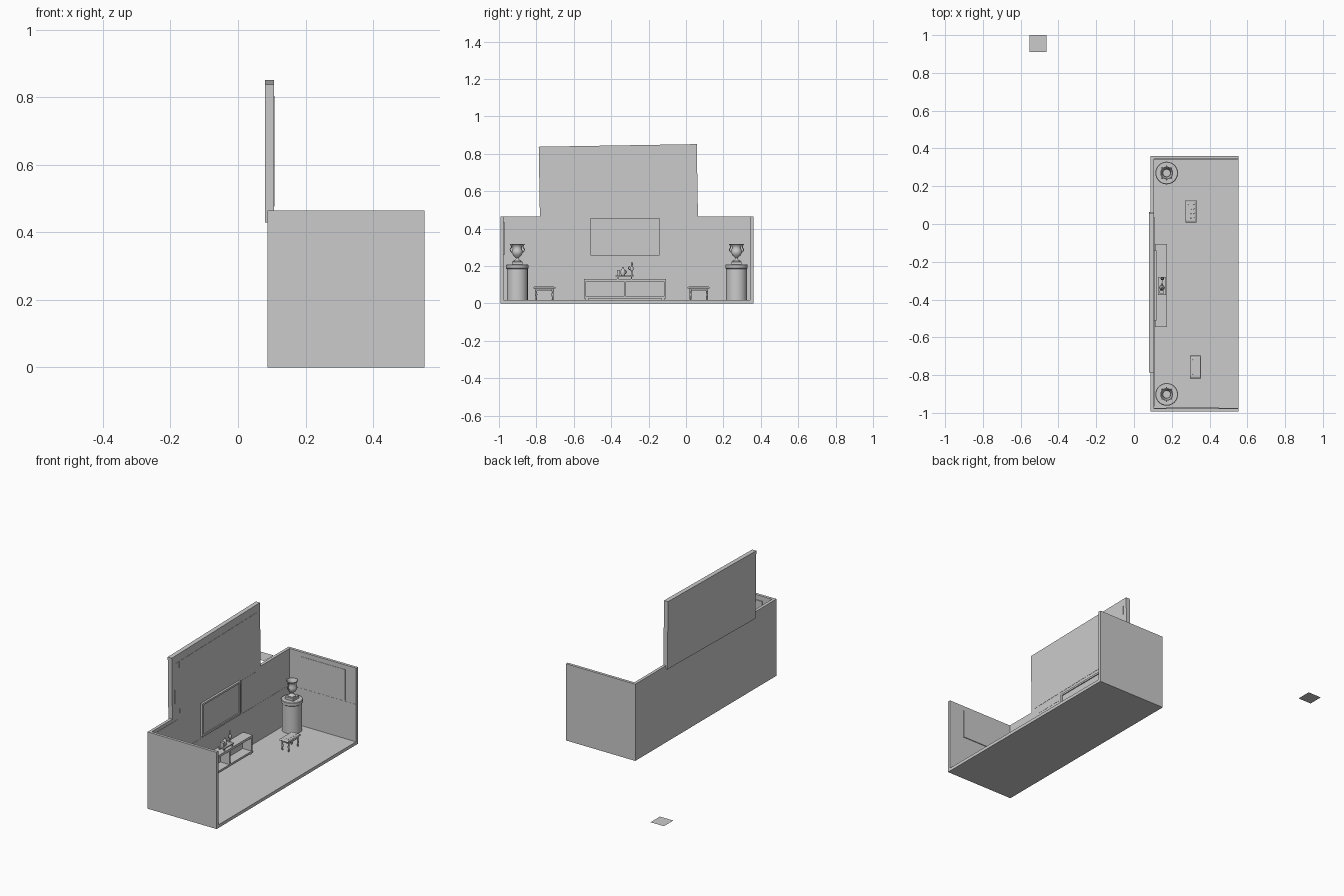
import bpy, bmesh
from math import cos, sin, pi, radians


def box(name, x, y, z, bevel=0):
    """Box from (min, max) ranges."""
    bpy.ops.mesh.primitive_cube_add(size=1, location=[(a + b) / 2 for a, b in (x, y, z)])
    o = bpy.context.object
    o.name = name
    o.scale = [b - a for a, b in (x, y, z)]
    bpy.ops.object.transform_apply(location=False, rotation=False, scale=True)
    if bevel:
        m = o.modifiers.new("bevel", 'BEVEL')
        m.width, m.segments = bevel, 3
    return o


def lathe(name, loc, profile, n=32):
    """Revolve (radius, z) points about a vertical axis."""
    bm = bmesh.new()
    rings = [[bm.verts.new((r * cos(2 * pi * i / n), r * sin(2 * pi * i / n), z))
              for i in range(n)] for r, z in profile]
    for a, b in zip(rings, rings[1:]):
        for i in range(n):
            j = (i + 1) % n
            bm.faces.new((a[i], a[j], b[j], b[i]))
    bm.faces.new(rings[0][::-1])
    bm.faces.new(rings[-1])
    me = bpy.data.meshes.new(name)
    bm.to_mesh(me)
    bm.free()
    o = bpy.data.objects.new(name, me)
    bpy.context.collection.objects.link(o)
    o.location = loc
    bpy.ops.object.select_all(action='DESELECT')
    o.select_set(True)
    bpy.context.view_layer.objects.active = o
    bpy.ops.object.shade_smooth_by_angle(angle=radians(40))
    return o


def tube(name, pts, r):
    """Smooth round tube through points."""
    cu = bpy.data.curves.new(name, 'CURVE')
    cu.dimensions = '3D'
    cu.bevel_depth, cu.bevel_resolution, cu.use_fill_caps = r, 2, True
    cu.resolution_u = 6
    s = cu.splines.new('BEZIER')
    s.bezier_points.add(len(pts) - 1)
    for b, p in zip(s.bezier_points, pts):
        b.co = p
        b.handle_left_type = b.handle_right_type = 'AUTO'
    o = bpy.data.objects.new(name, cu)
    bpy.context.collection.objects.link(o)
    return o


def plane(name, x, y, z):
    bpy.ops.mesh.primitive_plane_add(size=0.09, location=(x, y, z))
    bpy.context.object.name = name


# Room shell
F, W = 0.019, 0.106
box("floor", (0.088, 0.552), (-0.993, 0.36), (0, F))
box("back_wall", (0.088, W), (-0.993, 0.36), (F, 0.465))
box("left_wall", (W, 0.552), (-0.993, -0.976), (F, 0.465))
box("right_wall", (W, 0.552), (0.343, 0.36), (F, 0.465))

# Lower wall panelling
box("back_wainscot", (W, W + 0.001), (-0.976, 0.343), (F, 0.245))
box("left_wainscot", (W, 0.552), (-0.976, -0.975), (F, 0.245))
box("right_wainscot", (W, 0.552), (0.342, 0.343), (F, 0.245))

# Sign board, tilted slightly, with its inner panels
board = box("sign_board", (0.08, 0.107), (-0.784, 0.061), (0.437, 0.845))
panel = box("sign_panel", (0.107, 0.108), (-0.76, 0.035), (0.484, 0.798))
picture = box("sign_picture", (0.108, 0.1085), (-0.715, 0.012), (0.484, 0.798))
for o in (board, panel, picture):
    o.rotation_euler.x = radians(0.95)

# Wall pictures
box("back_picture_left", (W, W + 0.002), (-0.965, -0.715), (0.275, 0.445))
box("back_picture_right", (W, W + 0.002), (-0.122, 0.022), (0.258, 0.448))
box("left_wall_picture", (0.17, 0.45), (-0.976, -0.971), (0.26, 0.435))
box("right_wall_picture", (0.18, 0.48), (0.341, 0.343), (0.25, 0.437))

# Screen with raised frame
box("screen", (W, 0.114), (-0.5, -0.15), (0.267, 0.447))
for y in ((-0.511, -0.498), (-0.154, -0.141)):
    box("screen_frame_side", (W, 0.12), y, (0.257, 0.458))
for z in ((0.257, 0.268), (0.447, 0.458)):
    box("screen_frame_rail", (W, 0.12), (-0.498, -0.154), z)

# Open sideboard
box("sideboard_top", (0.11, 0.174), (-0.546, -0.107), (0.117, 0.131))
box("sideboard_bottom", (0.11, 0.174), (-0.546, -0.107), (0.026, 0.037))
box("sideboard_back", (0.11, 0.114), (-0.54, -0.113), (0.037, 0.117))
for y in (-0.54, -0.3265, -0.113):
    box("sideboard_upright", (0.11, 0.174), (y - 0.005, y + 0.005), (0.037, 0.117))
for y in (-0.53, -0.123):
    box("sideboard_foot", (0.115, 0.17), (y - 0.008, y + 0.008), (F, 0.026))

# Tray with cups, box and bottle
box("tray", (0.126, 0.17), (-0.376, -0.28), (0.143, 0.15), 0.002)
for x in (0.132, 0.164):
    for y in (-0.365, -0.291):
        box("tray_foot", (x - 0.003, x + 0.003), (y - 0.003, y + 0.003), (0.131, 0.144))
box("tray_box", (0.136, 0.16), (-0.369, -0.352), (0.15, 0.178))
lathe("tray_jar", (0.148, -0.337, 0.15),
      [(0.01, 0), (0.013, 0.012), (0.012, 0.026), (0.006, 0.036), (0.003, 0.046)], 20)
tube("jar_handle", [(0.148, -0.326, 0.158), (0.148, -0.316, 0.168), (0.148, -0.326, 0.178)], 0.0018)
lathe("tray_bottle", (0.15, -0.289, 0.15),
      [(0.008, 0), (0.003, 0.006), (0.003, 0.02), (0.009, 0.032), (0.007, 0.044),
       (0.003, 0.052), (0.006, 0.062), (0.003, 0.072)], 20)
tube("bottle_handle", [(0.15, -0.296, 0.178), (0.15, -0.308, 0.188), (0.15, -0.3, 0.2)], 0.002)

# Pedestals with two-handled urns
for y in (-0.902, 0.27):
    x = 0.173
    lathe("pedestal", (x, y, F),
          [(0.056, 0), (0.056, 0.012), (0.056, 0.166), (0.06, 0.17), (0.06, 0.186), (0.057, 0.189)], 40)
    box("urn_plinth", (x - 0.028, x + 0.028), (y - 0.028, y + 0.028), (0.207, 0.224), 0.002)
    lathe("urn", (x, y, 0.224),
          [(0.022, 0), (0.022, 0.004), (0.01, 0.011), (0.007, 0.018), (0.011, 0.023),
           (0.023, 0.034), (0.029, 0.048), (0.028, 0.058), (0.024, 0.072), (0.026, 0.083),
           (0.034, 0.092), (0.034, 0.095), (0.03, 0.095), (0.021, 0.076), (0.02, 0.05)])
    for s in (-1, 1):
        tube("urn_handle", [(x, y + s * 0.026, 0.27), (x, y + s * 0.038, 0.288),
                            (x, y + s * 0.031, 0.302), (x, y + s * 0.038, 0.318)], 0.0025)

# Tufted stools
for x, y in ((0.302, 0.068), (0.326, -0.757)):
    box("stool_seat", (x - 0.029, x + 0.029), (y - 0.054, y + 0.054), (0.078, 0.09), 0.004)
    box("stool_apron", (x - 0.024, x + 0.024), (y - 0.048, y + 0.048), (0.068, 0.079))
    for s in (-1, 1):
        tube("seat_roll", [(x - 0.029, y + s * 0.054, 0.084), (x + 0.029, y + s * 0.054, 0.084)], 0.006)
        for t in (-1, 1):
            lathe("stool_leg", (x + t * 0.021, y + s * 0.044, F),
                  [(0.003, 0), (0.005, 0.004), (0.004, 0.01), (0.006, 0.03), (0.004, 0.04), (0.006, 0.052)], 12)
    for i in (-1, 0, 1):
        for j in (-1.5, -0.5, 0.5, 1.5):
            lathe("seat_button", (x + i * 0.015, y + j * 0.024, 0.09),
                  [(0.003, -0.001), (0.002, 0.001)], 8)

# Flat marker tiles: one in the room, one set apart
plane("floor_tile", 0.464, -0.35, F + 0.001)
plane("outer_tile", -0.507, 0.955, F + 0.001)
